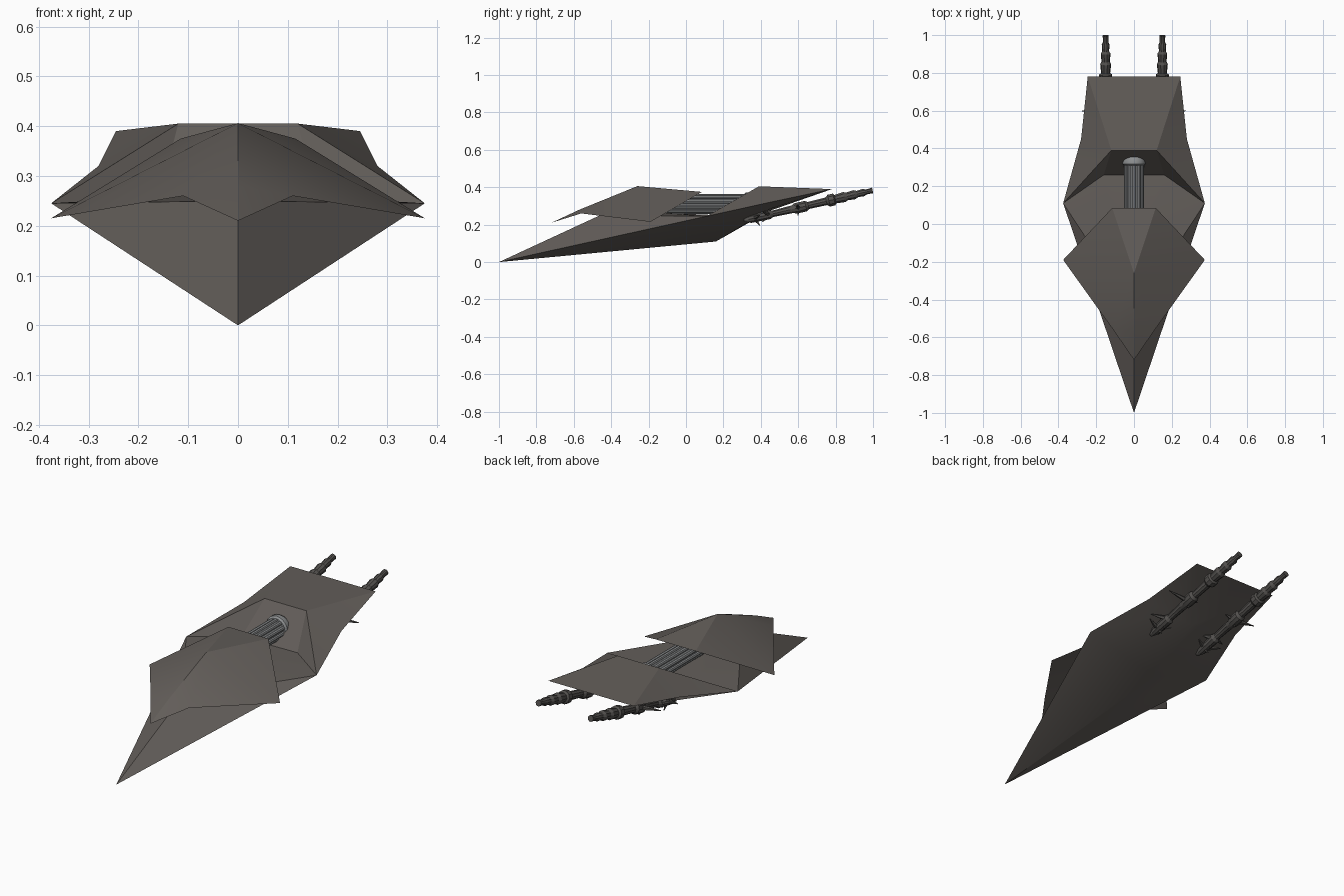
import bpy, bmesh, math
from mathutils import Vector, Matrix

if "Cube" in bpy.data.objects:
    bpy.data.objects.remove(bpy.data.objects["Cube"])


def material(name, rgb):
    m = bpy.data.materials.new(name)
    m.diffuse_color = (*rgb, 1)
    m.use_nodes = True
    m.node_tree.nodes["Principled BSDF"].inputs["Base Color"].default_value = m.diffuse_color
    return m


HULL = material("hull grey brown", (0.125, 0.112, 0.102))
GUN = material("gun dark grey", (0.085, 0.08, 0.075))
STEEL = material("reactor steel", (0.27, 0.28, 0.285))


def finish(bm, name, mat, smooth=None):
    me = bpy.data.meshes.new(name)
    bm.to_mesh(me)
    bm.free()
    me.materials.append(mat)
    ob = bpy.data.objects.new(name, me)
    bpy.context.collection.objects.link(ob)
    if smooth:
        bpy.ops.object.select_all(action='DESELECT')
        ob.select_set(True)
        bpy.context.view_layer.objects.active = ob
        bpy.ops.object.shade_smooth_by_angle(angle=math.radians(smooth))
    return ob


def mirrored(name, pts, faces, mat, smooth, upward=False):
    """Build the right half from named points and mirror it in x."""
    bm = bmesh.new()
    for s in (1, -1):
        v = {k: bm.verts.new((p[0] * s, p[1], p[2])) for k, p in pts.items()}
        for f in faces:
            bm.faces.new([v[k] for k in f.split()])
    bmesh.ops.remove_doubles(bm, verts=bm.verts, dist=0.0005)
    bmesh.ops.recalc_face_normals(bm, faces=bm.faces)
    if upward and sum(f.normal.z for f in bm.faces) < 0:
        bmesh.ops.reverse_faces(bm, faces=bm.faces)
    return finish(bm, name, mat, smooth)


def lathe(bm, start, end, profile, sides):
    """Closed turned solid along start-end; profile = (fraction, radius)."""
    start, end = Vector(start), Vector(end)
    axis = end - start
    rot = axis.to_track_quat('Z', 'Y').to_matrix()
    rings = []
    for t, r in profile:
        c = start + axis * t
        rings.append([bm.verts.new(c + rot @ Vector((
            r * math.cos(2 * math.pi * i / sides),
            r * math.sin(2 * math.pi * i / sides), 0))) for i in range(sides)])
    for a, b in zip(rings, rings[1:]):
        for i in range(sides):
            j = (i + 1) % sides
            bm.faces.new((a[i], a[j], b[j], b[i]))
    bm.faces.new(rings[0][::-1])
    bm.faces.new(rings[-1])


# main hull: nose, open reactor bay, rear deck and underside
hull_pts = {
    "nose": (0, -1, 0), "ridge": (0, -0.46, 0.25), "wing": (0.375, 0.11, 0.245),
    "floor": (0.10, -0.10, 0.262), "floor0": (0, -0.10, 0.255),
    "wall": (0.16, 0.26, 0.247), "wall0": (0, 0.26, 0.245),
    "deck": (0.12, 0.39, 0.405), "deck0": (0, 0.39, 0.405),
    "mid": (0.28, 0.45, 0.32), "rear": (0.245, 0.78, 0.39), "rear0": (0, 0.78, 0.39),
    "keel": (0, 0.16, 0.11), "under": (0.16, 0.45, 0.285), "under0": (0, 0.45, 0.275),
}
hull_faces = [
    "nose wing ridge", "ridge wing floor", "ridge floor floor0",
    "floor0 floor wall wall0", "floor wing wall", "wall0 wall deck deck0",
    "wall wing deck", "deck wing mid", "deck mid rear", "deck0 deck rear rear0",
    "nose keel wing", "keel under wing", "wing under mid", "mid under rear",
    "keel under0 under", "under0 rear0 rear under",
]
mirrored("main_hull", hull_pts, hull_faces, HULL, 20)

# faceted armour shell over the front
shell_pts = {
    "tip": (0, -0.72, 0.21), "fold": (0, -0.57, 0.28), "shoulder": (0.11, -0.56, 0.26),
    "side": (0.375, -0.19, 0.215), "apex": (0, -0.26, 0.406),
    "back": (0.115, 0.085, 0.375), "back0": (0, 0.085, 0.375),
}
shell_faces = ["tip shoulder fold", "fold shoulder apex", "shoulder side apex",
               "side back apex", "apex back back0"]
mirrored("front_shell", shell_pts, shell_faces, HULL, 20, upward=True)

# reactor cylinder: core, ring of rods and rounded end cap
bm = bmesh.new()
lathe(bm, (0, -0.15, 0.31), (0, 0.34, 0.31), [(0, 0.043), (1, 0.043)], 20)
for i in range(10):
    a = 2 * math.pi * (i + 0.5) / 10
    x, z = 0.044 * math.cos(a), 0.31 + 0.044 * math.sin(a)
    lathe(bm, (x, -0.15, z), (x, 0.33, z), [(0, 0.01), (1, 0.01)], 8)
finish(bm, "reactor_rods", STEEL, 40)
bm = bmesh.new()
lathe(bm, (0, 0.31, 0.31), (0, 0.365, 0.31),
      [(0, 0.053), (0.15, 0.062), (0.55, 0.062), (0.8, 0.054), (1, 0.035)], 20)
finish(bm, "reactor_cap", STEEL, 40)

# twin tail guns with stepped barrels and side spikes
barrel = [(0, 0.008), (0.05, 0.022), (0.2, 0.026), (0.22, 0.018), (0.38, 0.022),
          (0.40, 0.03), (0.48, 0.03), (0.5, 0.02), (0.64, 0.022), (0.66, 0.034),
          (0.70, 0.034), (0.71, 0.024), (0.78, 0.029), (0.80, 0.022), (0.86, 0.026),
          (0.88, 0.018), (0.93, 0.021), (0.95, 0.014), (1, 0.016)]
for s, side in ((1, "right"), (-1, "left")):
    bm = bmesh.new()
    a, b = Vector((s * 0.15, 0.31, 0.222)), Vector((s * 0.15, 0.998, 0.383))
    lathe(bm, a, b, barrel, 10)
    for t, reach, sweep in ((0.08, 0.08, 0.03), (0.2, 0.08, -0.04), (0.42, 0.125, 0.0)):
        c = a.lerp(b, t)
        for d in (1, -1):
            r = reach if d == 1 else 0.06
            lathe(bm, c, c + Vector((s * d * r, sweep, 0.015)),
                  [(0, 0.014), (0.5, 0.009), (1, 0.002)], 5)
        lathe(bm, c, c + Vector((0, sweep, -0.04)), [(0, 0.012), (1, 0.002)], 5)
    finish(bm, f"{side}_tail_gun", GUN, 30)
